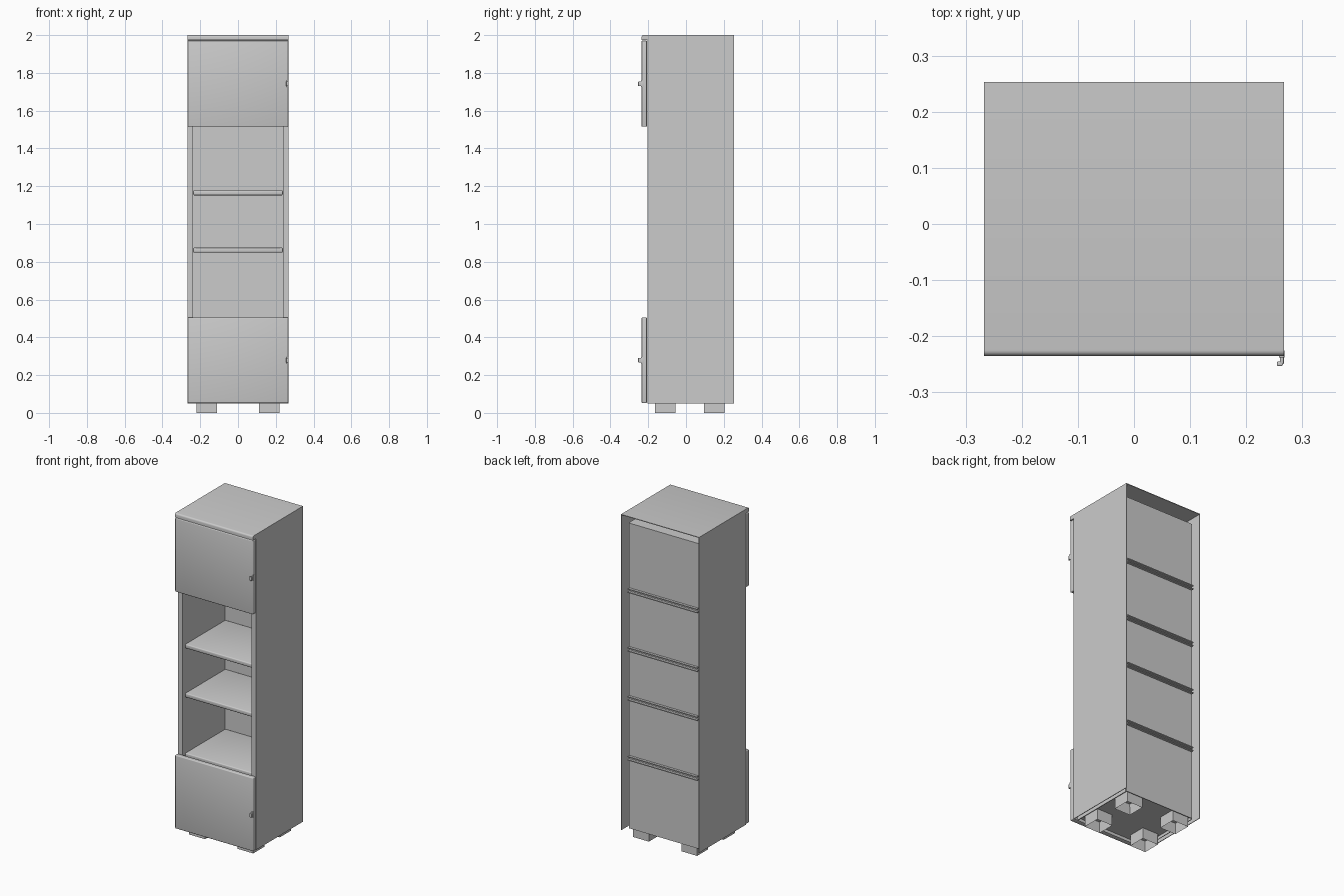
import bpy
import bmesh
import math
from mathutils import Vector

old = bpy.data.objects.get("Cube")
if old:
    bpy.data.objects.remove(old, do_unlink=True)

GREY = (0.6, 0.6, 0.6, 1.0)
paint = bpy.data.materials.new("light grey paint")
paint.use_nodes = True
paint.diffuse_color = GREY
paint.node_tree.nodes["Principled BSDF"].inputs["Base Color"].default_value = GREY

HALF = 0.267     # outer half width
INNER = 0.237    # half width of the compartments
SHEET = 0.004    # thickness of the thin sheets
FRONT = -0.205   # front of the carcass
REAR = 0.253     # rear edge of the outer shell
BACK = 0.217     # rear face of the recessed back panel
DOOR = -0.235    # front of the doors
BOTTOM, CEILING, TOP = 0.05, 1.94, 2.0


def finish(name, bm, bevel=0.0, segments=3):
    """Turn a bmesh into a painted object with softened edges."""
    bmesh.ops.recalc_face_normals(bm, faces=bm.faces)
    if bevel:
        bmesh.ops.bevel(bm, geom=bm.edges[:], offset=bevel, segments=segments,
                        profile=0.5, affect='EDGES')
    mesh = bpy.data.meshes.new(name)
    bm.to_mesh(mesh)
    bm.free()
    mesh.materials.append(paint)
    obj = bpy.data.objects.new(name, mesh)
    bpy.context.collection.objects.link(obj)
    bpy.ops.object.select_all(action='DESELECT')
    obj.select_set(True)
    bpy.context.view_layer.objects.active = obj
    bpy.ops.object.shade_smooth_by_angle(angle=math.radians(35))


def box(name, x, y, z, bevel=0.0):
    """Box from three (low, high) ranges."""
    bm = bmesh.new()
    bmesh.ops.create_cube(bm, size=1.0)
    for v in bm.verts:
        v.co = Vector([(r[0] + r[1]) / 2 + c * (r[1] - r[0])
                       for r, c in zip((x, y, z), v.co)])
    finish(name, bm, bevel)


def span(side, a, b):
    """Mirror an x range to the given side."""
    return tuple(sorted((side * a, side * b)))


# Hollow sides: outer sheet, inner sheet and the front strip joining them
for side, label in ((1, "left"), (-1, "right")):
    box(label + "_outer_panel", span(side, HALF - SHEET, HALF), (FRONT, REAR),
        (BOTTOM, TOP - SHEET))
    box(label + "_inner_wall", span(side, INNER, INNER + SHEET), (FRONT, BACK - SHEET),
        (BOTTOM, CEILING))
    box(label + "_front_strip", span(side, INNER, HALF - SHEET), (FRONT, FRONT + SHEET),
        (BOTTOM, TOP - SHEET))

# Top sheet and its rounded front lip as one extruded profile
bm = bmesh.new()
lip = [(DOOR + 0.01 - 0.01 * math.sin(a), TOP - 0.01 + 0.01 * math.cos(a))
       for a in (i * math.pi / 8 for i in range(5))]
profile = [(REAR, TOP), *lip, (DOOR, 1.974), (FRONT, 1.974),
           (FRONT, TOP - SHEET), (REAR, TOP - SHEET)]
face = bm.faces.new([bm.verts.new((-HALF, y, z)) for y, z in profile])
grown = bmesh.ops.extrude_face_region(bm, geom=[face])["geom"]
bmesh.ops.translate(bm, vec=(2 * HALF, 0, 0),
                    verts=[g for g in grown if isinstance(g, bmesh.types.BMVert)])
finish("top_sheet", bm)

# Compartment floor, ceiling and front rails
box("compartment_floor", (-INNER, INNER), (FRONT, BACK), (0.068, 0.068 + SHEET))
box("compartment_ceiling", (-INNER, INNER), (FRONT, BACK), (CEILING - SHEET, CEILING))
box("top_front_rail", (-INNER, INNER), (FRONT, FRONT + SHEET), (CEILING, TOP - SHEET))
box("bottom_front_rail", (-INNER, INNER), (FRONT, FRONT + SHEET), (BOTTOM, 0.07))
box("back_panel", (-INNER, INNER), (BACK - SHEET, BACK), (BOTTOM + 0.004, CEILING))

# Shelves, with a pair of thin ledges showing behind the back panel
THICK = 0.026
for i, z in enumerate((0.479, 0.849, 1.152, 1.515)):
    box(f"shelf_{i + 1}", (-INNER, INNER), (FRONT + 0.025, BACK - SHEET),
        (z, z + THICK), 0.006)
    for label, low in (("lower", z), ("upper", z + THICK - 0.006)):
        box(f"shelf_{i + 1}_{label}_ledge", (-INNER, INNER), (BACK, BACK + 0.015),
            (low, low + 0.006))

# Doors with small hooked pulls on their outer edge
for label, low, high, grip in (("upper", 1.515, 1.971, 1.742), ("lower", 0.052, 0.505, 0.279)):
    box(label + "_door", (-HALF, HALF), (DOOR, FRONT - 0.002), (low, high), 0.005)
    box(label + "_pull_plate", (0.258, 0.268), (DOOR - 0.003, DOOR + 0.01),
        (grip - 0.018, grip + 0.018), 0.001)
    box(label + "_pull_stem", (0.26, 0.267), (-0.25, DOOR + 0.005),
        (grip - 0.012, grip + 0.012), 0.002)
    box(label + "_pull_hook", (0.255, 0.265), (-0.253, -0.245),
        (grip - 0.012, grip + 0.012), 0.002)

# Square hollow feet, open underneath
for y, row in ((-0.11, "front"), (0.15, "rear")):
    for side, label in ((1, "left"), (-1, "right")):
        bm = bmesh.new()
        bmesh.ops.create_cube(bm, size=1.0)
        for v in bm.verts:
            v.co = Vector((side * 0.165 + v.co.x * 0.108, y + v.co.y * 0.108,
                           0.035 + v.co.z * 0.07))
        base = [f for f in bm.faces if f.normal.z < -0.5]
        bmesh.ops.inset_region(bm, faces=base, thickness=0.004)
        for v in base[0].verts:
            v.co.z = 0.067
        finish(f"{row}_{label}_foot", bm)
